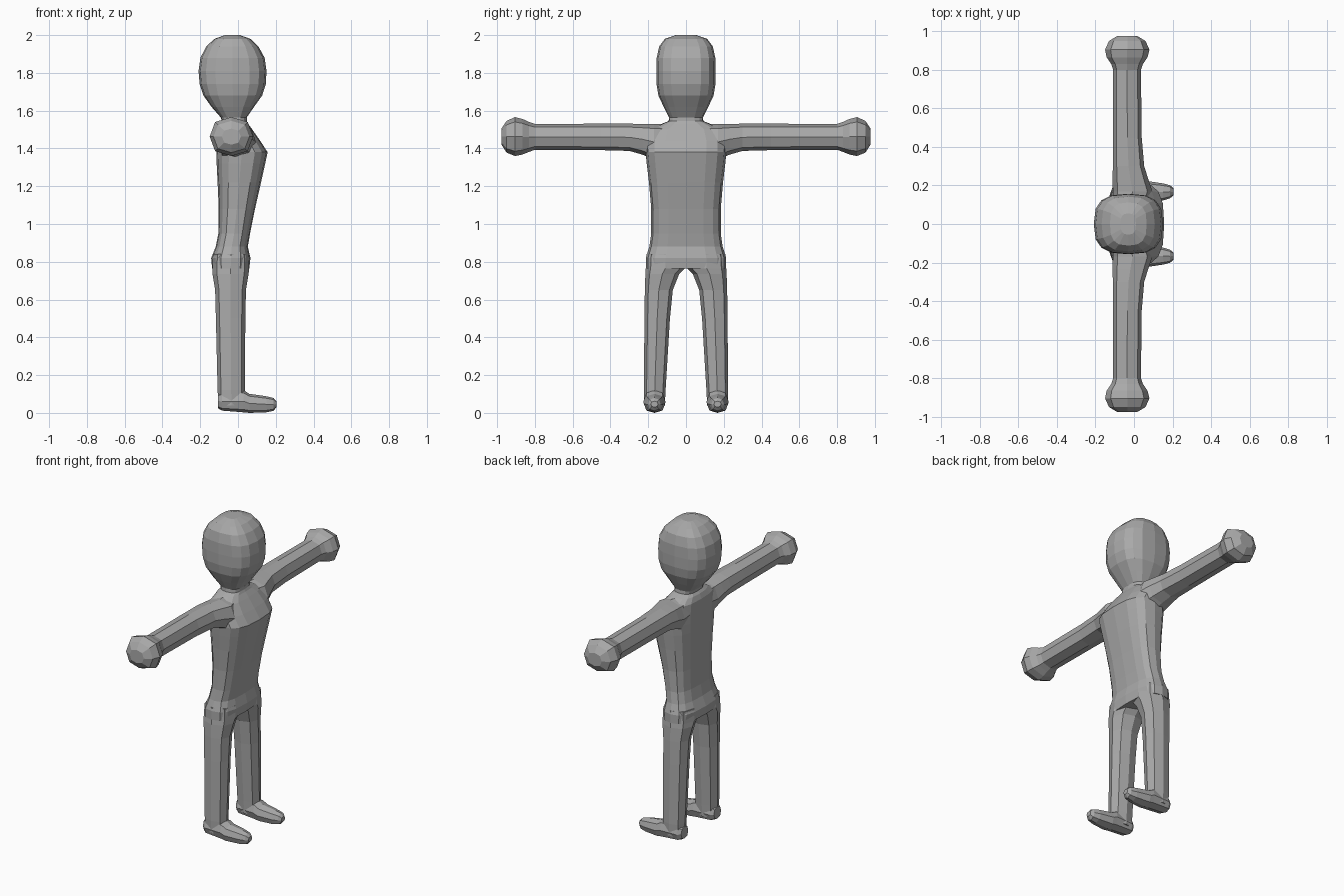
import bpy, bmesh, math

skin = bpy.data.materials.new("plain grey")
skin.diffuse_color = (0.4, 0.4, 0.4, 1)


def loft(name, axis, rows, sides=8, power=2.41):
    """Skin rounded-square rings; row = position, a min, a max, b min, b max."""
    bm = bmesh.new()
    rings = []
    for pos, a0, a1, b0, b1 in rows:
        ring = []
        for i in range(sides):
            t = 2 * math.pi * i / sides
            c, s = math.cos(t), math.sin(t)
            u = math.copysign(abs(c) ** (2 / power), c)
            v = math.copysign(abs(s) ** (2 / power), s)
            a = (a0 + a1) / 2 + u * (a1 - a0) / 2
            b = (b0 + b1) / 2 + v * (b1 - b0) / 2
            co = {"x": (pos, a, b), "y": (a, pos, b), "z": (a, b, pos)}[axis]
            ring.append(bm.verts.new(co))
        rings.append(ring)
    for r, q in zip(rings, rings[1:]):
        for i in range(sides):
            j = (i + 1) % sides
            bm.faces.new((r[i], r[j], q[j], q[i]))
    bm.faces.new(rings[0])
    bm.faces.new(rings[-1])
    bmesh.ops.recalc_face_normals(bm, faces=bm.faces)
    me = bpy.data.meshes.new(name)
    bm.to_mesh(me)
    bm.free()
    me.materials.append(skin)
    ob = bpy.data.objects.new(name, me)
    bpy.context.collection.objects.link(ob)
    return ob


def swap(rows, side, first):
    """Mirror rows across y: either the row position or the first range."""
    if first:
        return [(side * p, a, b, c, d) for p, a, b, c, d in rows]
    return [(p, *sorted((side * a, side * b)), c, d) for p, a, b, c, d in rows]


# torso, neck and head: z, back, front, half width
column = [
    (0.765, -0.137, 0.060, 0.213), (0.82, -0.142, 0.066, 0.213),
    (0.88, -0.118, 0.052, 0.194), (0.95, -0.104, 0.064, 0.184),
    (1.08, -0.102, 0.090, 0.184), (1.22, -0.108, 0.122, 0.196),
    (1.32, -0.113, 0.144, 0.208), (1.38, -0.115, 0.157, 0.214),
    (1.44, -0.115, 0.118, 0.215), (1.50, -0.110, 0.076, 0.19),
    (1.53, -0.098, 0.054, 0.13), (1.545, -0.085, 0.047, 0.092),
    (1.565, -0.092, 0.047, 0.090), (1.62, -0.140, 0.085, 0.118),
    (1.68, -0.183, 0.128, 0.146), (1.74, -0.203, 0.147, 0.156),
    (1.81, -0.209, 0.151, 0.157), (1.88, -0.199, 0.141, 0.155),
    (1.94, -0.168, 0.108, 0.142), (1.98, -0.125, 0.066, 0.112),
    (2.0, -0.070, 0.010, 0.055),
]
body = loft("body", "z", [(z, a, b, -w, w) for z, a, b, w in column], 16, 2.8)

# arm with rounded fist: y, x range, z range
arm = [
    (0.07, -0.106, 0.060, 1.36, 1.527), (0.17, -0.110, 0.095, 1.34, 1.529),
    (0.23, -0.111, 0.075, 1.367, 1.530), (0.30, -0.110, 0.053, 1.387, 1.531),
    (0.45, -0.109, 0.040, 1.391, 1.531), (0.80, -0.108, 0.036, 1.393, 1.530),
    (0.83, -0.118, 0.046, 1.382, 1.540), (0.865, -0.142, 0.070, 1.368, 1.556),
    (0.905, -0.150, 0.080, 1.360, 1.566), (0.95, -0.130, 0.060, 1.378, 1.546),
    (0.977, -0.085, 0.015, 1.420, 1.505),
]
# leg: z, x range, y range
leg = [
    (0.84, -0.132, 0.056, 0.004, 0.209), (0.765, -0.136, 0.059, 0.006, 0.213),
    (0.735, -0.135, 0.056, 0.036, 0.215), (0.65, -0.121, 0.042, 0.070, 0.218),
    (0.50, -0.117, 0.039, 0.085, 0.220), (0.12, -0.108, 0.036, 0.108, 0.223),
    (0.04, -0.104, 0.034, 0.112, 0.220),
]
# foot: x, y range, z range
foot = [
    (-0.107, 0.130, 0.203, 0.025, 0.100), (-0.085, 0.114, 0.220, 0.012, 0.110),
    (0.03, 0.109, 0.225, 0.003, 0.120), (0.06, 0.110, 0.224, 0.0, 0.101),
    (0.15, 0.122, 0.211, 0.003, 0.088), (0.188, 0.134, 0.201, 0.011, 0.079),
    (0.204, 0.148, 0.186, 0.030, 0.062),
]
limbs = []
for side in (-1, 1):
    limbs.append(loft("arm", "y", swap(arm, side, True)))
    limbs.append(loft("foot", "x", swap(foot, side, False)))
    rows = [(z, a, b, *sorted((side * c, side * d))) for z, a, b, c, d in leg]
    limbs.append(loft("leg", "z", rows))

# weld all limbs into one skin
bpy.context.view_layer.objects.active = body
for limb in limbs:
    mod = body.modifiers.new("weld", "BOOLEAN")
    mod.operation = "UNION"
    mod.solver = "EXACT"
    mod.object = limb
    bpy.ops.object.modifier_apply(modifier=mod.name)
    bpy.data.objects.remove(limb)
